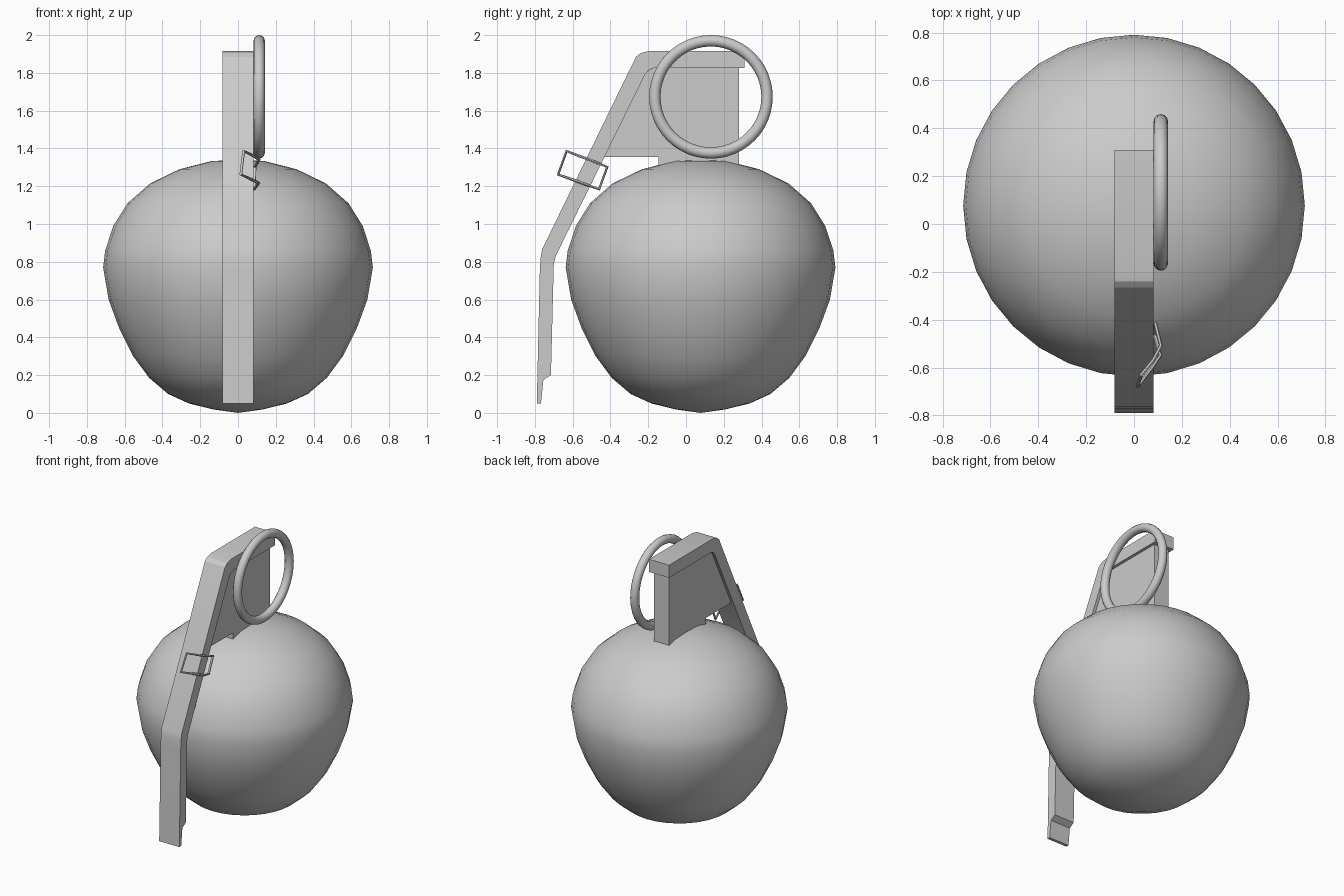
import bpy, bmesh, math
from mathutils import Vector

cube = bpy.data.objects.get("Cube")
if cube:
    bpy.data.objects.remove(cube, do_unlink=True)

grey = bpy.data.materials.new("plain grey")
grey.use_nodes = True
grey.diffuse_color = (0.6, 0.6, 0.6, 1)
grey.node_tree.nodes["Principled BSDF"].inputs["Base Color"].default_value = (0.6, 0.6, 0.6, 1)


def finish(bm, name, smooth=None):
    bmesh.ops.recalc_face_normals(bm, faces=bm.faces)
    mesh = bpy.data.meshes.new(name)
    bm.to_mesh(mesh)
    bm.free()
    mesh.materials.append(grey)
    obj = bpy.data.objects.new(name, mesh)
    bpy.context.collection.objects.link(obj)
    if smooth:
        bpy.ops.object.select_all(action='DESELECT')
        obj.select_set(True)
        bpy.context.view_layer.objects.active = obj
        bpy.ops.object.shade_smooth_by_angle(angle=math.radians(smooth))
    return obj


def side_plate(name, outline, half):
    """Extrude a (y, z) outline across x."""
    bm = bmesh.new()
    face = bm.faces.new([bm.verts.new((-half, y, z)) for y, z in outline])
    out = bmesh.ops.extrude_face_region(bm, geom=[face])
    moved = [v for v in out["geom"] if isinstance(v, bmesh.types.BMVert)]
    bmesh.ops.translate(bm, verts=moved, vec=(2 * half, 0, 0))
    return finish(bm, name, 20)


def sweep(name, path, radius, sides):
    """Closed round wire along a loop of points."""
    bm = bmesh.new()
    rings = []
    n = len(path)
    centre = sum(path, Vector()) / n
    for i, p in enumerate(path):
        tangent = ((p - path[i - 1]).normalized() + (path[(i + 1) % n] - p).normalized()).normalized()
        out = (p - centre)
        out = (out - tangent * out.dot(tangent)).normalized()
        side = tangent.cross(out)
        angles = [math.tau * k / sides for k in range(sides)]
        rings.append([bm.verts.new(p + radius * (out * math.cos(a) + side * math.sin(a))) for a in angles])
    for i in range(n):
        a, b = rings[i], rings[(i + 1) % n]
        for k in range(sides):
            m = (k + 1) % sides
            bm.faces.new((a[k], a[m], b[m], b[k]))
    return finish(bm, name, 50)


# Round body, turned from a half profile of (radius, z)
profile = [(0, 0), (.13, .018), (.26, .05), (.37, .1), (.47, .185), (.555, .3),
           (.63, .45), (.685, .6), (.714, .77), (.703, .86), (.66, .99),
           (.585, 1.11), (.465, 1.215), (.31, 1.29), (.14, 1.333), (0, 1.34)]
bm = bmesh.new()
verts = [bm.verts.new((r, 0, z)) for r, z in profile]
edges = [bm.edges.new(pair) for pair in zip(verts, verts[1:])]
bmesh.ops.spin(bm, geom=verts + edges, cent=(0, 0, 0), axis=(0, 0, 1),
               angle=math.tau, steps=32, use_duplicate=False)
bmesh.ops.remove_doubles(bm, verts=bm.verts, dist=.001)
bmesh.ops.translate(bm, verts=bm.verts, vec=(0, .077, 0))
finish(bm, "body", 60)

# Bent safety lever with stepped tip and hooked top
side_plate("lever", [(-.79, .05), (-.774, .75), (-.77, .82), (-.762, .865),
                     (-.265, 1.885), (-.24, 1.905), (-.19, 1.917), (.31, 1.917),
                     (.31, 1.825), (-.17, 1.825), (-.195, 1.817), (-.215, 1.795),
                     (-.69, .83), (-.7, .79), (-.715, .2), (-.755, .175), (-.768, .05)], .081)

# Head block between lever and body
side_plate("head_block", [(-.45, 1.355), (-.145, 1.355), (-.145, 1.2), (.28, 1.2),
                          (.28, 1.83), (-.17, 1.83), (-.215, 1.8)], .06)

# Pull ring beside the head
sweep("pull_ring", [Vector((.112, .132 + .297 * math.cos(a), 1.673 + .297 * math.sin(a)))
                    for a in (math.tau * i / 48 for i in range(48))], .03, 12)

# Bent wire clip hooked over the lever edge
clip = [(.03, -.632, 1.386), (.08, -.57, 1.362), (.112, -.51, 1.34), (.09, -.417, 1.302),
        (.085, -.46, 1.184), (.11, -.55, 1.216), (.075, -.6, 1.235), (.015, -.677, 1.262)]
sweep("wire_clip", [Vector(p) for p in clip], .008, 6)
